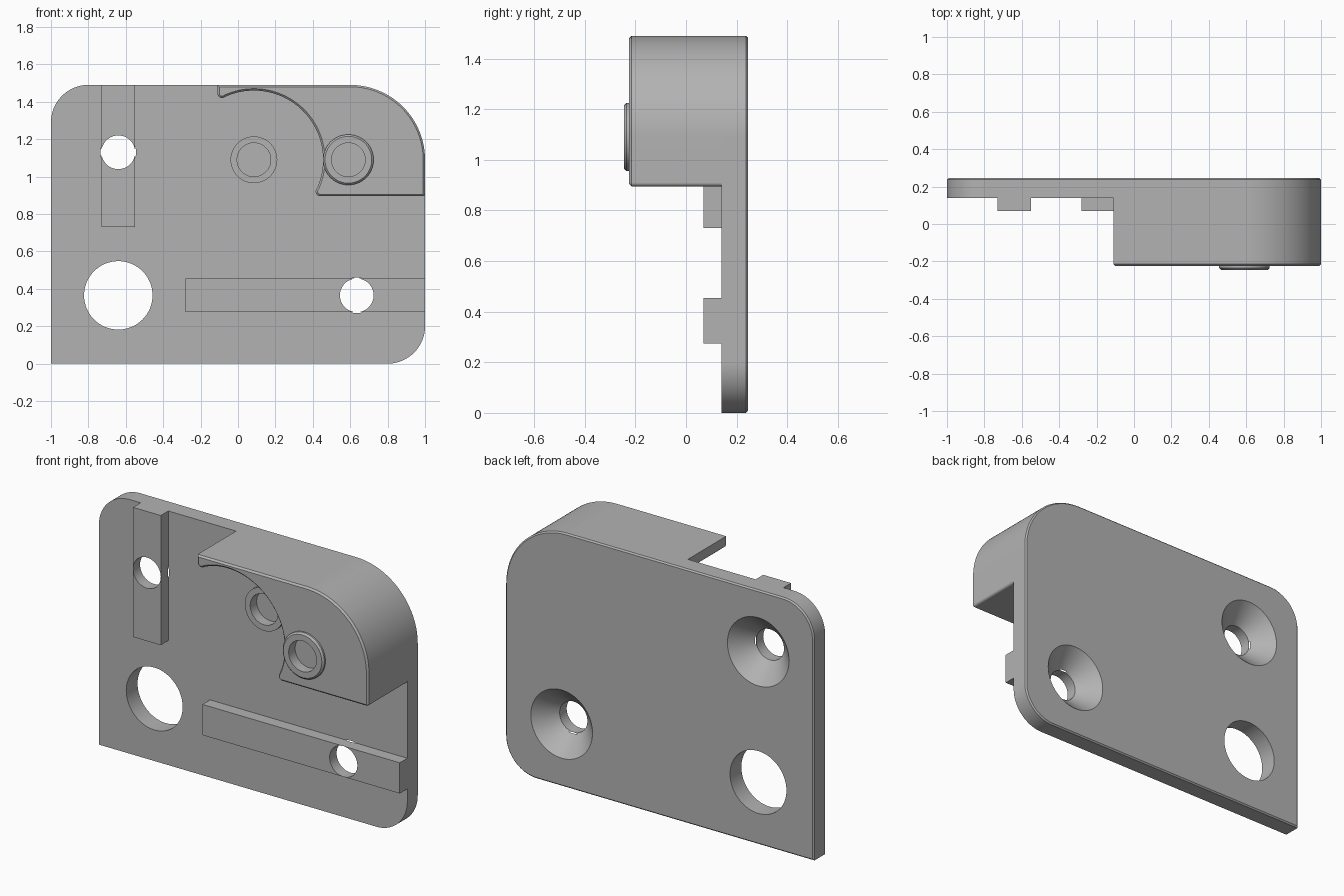
import bpy, bmesh
from math import cos, sin, radians, pi

cube = bpy.data.objects.get("Cube")
if cube:
    bpy.data.objects.remove(cube, do_unlink=True)

grey = bpy.data.materials.new("Plain grey")
grey.use_nodes = True
colour = (0.45, 0.45, 0.45, 1)
grey.diffuse_color = colour
grey.node_tree.nodes["Principled BSDF"].inputs["Base Color"].default_value = colour

FRONT, FACE, BACK = -0.225, 0.14, 0.245   # block front, plate front, plate back
TOP = 1.49


def arc(cx, cz, r, a0, a1, n=24):
    angles = [radians(a0 + (a1 - a0) * i / n) for i in range(n + 1)]
    return [(cx + r * cos(a), cz + r * sin(a)) for a in angles]


def finish(name, bm):
    bmesh.ops.recalc_face_normals(bm, faces=bm.faces[:])
    mesh = bpy.data.meshes.new(name)
    bm.to_mesh(mesh)
    bm.free()
    mesh.materials.append(grey)
    obj = bpy.data.objects.new(name, mesh)
    bpy.context.collection.objects.link(obj)
    return obj


def prism(name, outline, y0, y1, chamfer_y=None, width=0.01):
    """Extrude an x-z outline along y, optionally chamfering one rim."""
    bm = bmesh.new()
    face = bm.faces.new([bm.verts.new((x, y0, z)) for x, z in outline])
    new = bmesh.ops.extrude_face_region(bm, geom=[face])["geom"]
    for v in new:
        if isinstance(v, bmesh.types.BMVert):
            v.co.y = y1
    bmesh.ops.recalc_face_normals(bm, faces=bm.faces[:])
    if chamfer_y is not None:
        rim = [e for e in bm.edges if all(abs(v.co.y - chamfer_y) < 1e-5 for v in e.verts)]
        bmesh.ops.bevel(bm, geom=rim, offset=width, segments=1, affect='EDGES')
    return finish(name, bm)


def box(name, x0, x1, z0, z1, y0, y1):
    return prism(name, [(x0, z0), (x1, z0), (x1, z1), (x0, z1)], y0, y1)


def lathe(name, cx, cz, profile, loop=False, n=64):
    """Turn (radius, y) pairs around a y axis; capped, or closed as a ring."""
    bm = bmesh.new()
    rings = [[bm.verts.new((cx + r * cos(2 * pi * i / n), y, cz + r * sin(2 * pi * i / n)))
              for i in range(n)] for r, y in profile]
    pairs = list(zip(rings, rings[1:]))
    if loop:
        pairs.append((rings[-1], rings[0]))
    else:
        bm.faces.new(rings[0])
        bm.faces.new(rings[-1])
    for a, b in pairs:
        for i in range(n):
            j = (i + 1) % n
            bm.faces.new((a[i], a[j], b[j], b[i]))
    return finish(name, bm)


def apply_all(obj):
    bpy.ops.object.select_all(action='DESELECT')
    obj.select_set(True)
    bpy.context.view_layer.objects.active = obj
    for m in list(obj.modifiers):
        bpy.ops.object.modifier_apply(modifier=m.name)


def drill(obj, cutters):
    for c in cutters:
        m = obj.modifiers.new("Drill", 'BOOLEAN')
        m.operation, m.solver, m.object = 'DIFFERENCE', 'EXACT', c
    apply_all(obj)


# Base plate with three rounded corners
plate = prism("base_plate",
              [(-1, 0)] + arc(0.8, 0.2, 0.2, -90, 0) + arc(0.6, TOP - 0.4, 0.4, 0, 90, 32)
              + arc(-0.8, TOP - 0.2, 0.2, 90, 180), FACE, BACK, BACK, 0.008)

# Locating ribs
rib_upright = box("upright_rib", -0.73, -0.55, 0.73, TOP, 0.07, FACE)
rib_level = box("level_rib", -0.28, 1.0, 0.275, 0.455, 0.07, FACE)

# Raised corner block with a concave arc cut around the left boss
block = prism("corner_block",
              [(-0.11, TOP)] + arc(0.6, TOP - 0.4, 0.4, 90, 0, 32)
              + arc(0.985, 0.91, 0.015, 0, -90, 6)
              + arc(0.44, 0.92, 0.025, 270, 158, 8)
              + arc(0.085, 1.09, 0.37, -24, 114, 48)
              + arc(-0.085, 1.445, 0.025, 290, 180, 8), FRONT, FACE, FRONT)

# Boss rings around the two blind pockets
ring_block = lathe("block_boss_ring", 0.59, 1.09,
                   [(0.135, FRONT), (0.135, -0.235), (0.125, -0.245), (0.09, -0.245), (0.09, FRONT)], True)
ring_plate = lathe("plate_boss_ring", 0.085, 1.09,
                   [(0.125, FACE), (0.125, 0.12), (0.09, 0.12), (0.09, FACE)], True)

# Drill shapes: countersunk screw holes, large hole, blind pockets
sink = [(0.09, 0), (0.09, 0.135), (0.2, BACK), (0.2, 0.3)]
screw_a = lathe("screw_cutter_upright", -0.64, 1.13, sink)
screw_b = lathe("screw_cutter_level", 0.635, 0.365, sink)
large = lathe("large_hole_cutter", -0.64, 0.365, [(0.183, 0), (0.183, 0.3)])
pocket_a = lathe("plate_pocket_cutter", 0.085, 1.09, [(0.09, 0), (0.09, 0.18)])
pocket_b = lathe("block_pocket_cutter", 0.59, 1.09, [(0.09, -0.3), (0.09, -0.185)])
cutters = [screw_a, screw_b, large, pocket_a, pocket_b]

drill(plate, [screw_a, screw_b, large, pocket_a])
drill(rib_upright, [screw_a])
drill(rib_level, [screw_b])
drill(block, [pocket_b])
for c in cutters:
    bpy.data.objects.remove(c, do_unlink=True)

# Smooth curved walls, crisp edges
for obj in (plate, rib_upright, rib_level, block, ring_block, ring_plate):
    apply_all(obj)
    bpy.ops.object.shade_smooth_by_angle(angle=radians(30))
    m = obj.modifiers.new("Weighted normals", 'WEIGHTED_NORMAL')
    m.keep_sharp = True
    apply_all(obj)
